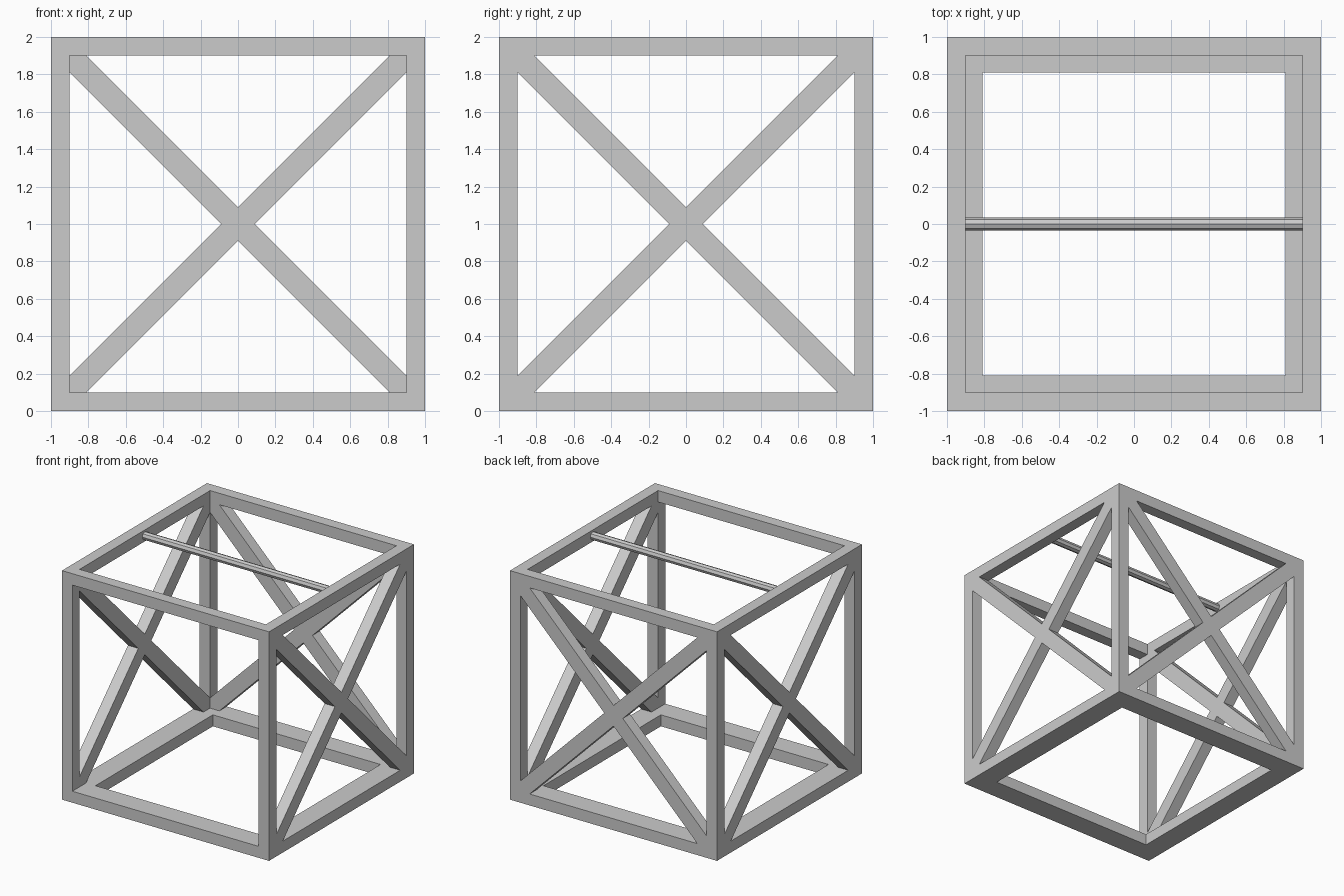
import bpy, bmesh
from math import pi
from mathutils import Matrix, Vector

if "Cube" in bpy.data.objects:
    bpy.data.objects.remove(bpy.data.objects["Cube"])

T = 0.1      # beam thickness
IN = 0.9     # half size of the side openings


def finish(name, bm):
    bmesh.ops.recalc_face_normals(bm, faces=bm.faces)
    me = bpy.data.meshes.new(name)
    bm.to_mesh(me)
    bm.free()
    ob = bpy.data.objects.new(name, me)
    bpy.context.collection.objects.link(ob)
    return ob


def ring(name, inner, z0, z1):
    """Square frame with mitred corners, lying flat."""
    bm = bmesh.new()
    loops = [[bm.verts.new((sx * r, sy * r, z))
              for sx, sy in ((-1, -1), (1, -1), (1, 1), (-1, 1))]
             for r, z in ((1, z0), (1, z1), (inner, z1), (inner, z0))]
    for a, b in zip(loops, loops[1:] + loops[:1]):
        for i in range(4):
            j = (i + 1) % 4
            bm.faces.new((a[i], a[j], b[j], b[i]))
    return finish(name, bm)


def post(name, x, y):
    bm = bmesh.new()
    m = Matrix.Translation((x, y, 1)) @ Matrix.Diagonal((T, T, 2 * IN, 1))
    bmesh.ops.create_cube(bm, size=1, matrix=m)
    return finish(name, bm)


def cross_brace(name, angle):
    """X-shaped brace filling one side, flush with the outer face."""
    bm = bmesh.new()
    w = 0.09
    pts = []
    for k in range(4):
        rot = Matrix.Rotation(k * pi / 2, 3, 'Y')
        pts += [rot @ Vector(p) for p in
                ((-IN, 1, IN), (-IN + w, 1, IN), (0, 1, w), (IN - w, 1, IN))]
    for p in pts:
        p.y = 1
    verts = [bm.verts.new((p.x, 1, p.z + 1)) for p in pts]
    face = bm.faces.new(verts)
    ext = bmesh.ops.extrude_face_region(bm, geom=[face], use_keep_orig=True)
    moved = [g for g in ext['geom'] if isinstance(g, bmesh.types.BMVert)]
    bmesh.ops.translate(bm, verts=moved, vec=(0, -T, 0))
    bmesh.ops.rotate(bm, verts=bm.verts, cent=(0, 0, 0),
                     matrix=Matrix.Rotation(angle, 3, 'Z'))
    return finish(name, bm)


# Base frame is wider than the top frame
ring("base_frame", 0.81, 0, T)
ring("top_frame", IN, 2 - T, 2)

# Corner posts
for sx, nx in ((-1, "left"), (1, "right")):
    for sy, ny in ((-1, "front"), (1, "back")):
        post(f"{ny}_{nx}_post", sx * 0.95, sy * 0.95)

# Cross braces on three sides, front left open
for name, a in (("back_brace", 0), ("left_brace", pi / 2), ("right_brace", -pi / 2)):
    cross_brace(name, a)

# Hanging rod under the top
bm = bmesh.new()
bmesh.ops.create_cone(bm, cap_ends=True, segments=8, radius1=0.035, radius2=0.035,
                      depth=2 * IN,
                      matrix=Matrix.Translation((0, 0, 1.95)) @ Matrix.Rotation(pi / 2, 4, 'Y'))
finish("hanging_rod", bm)
